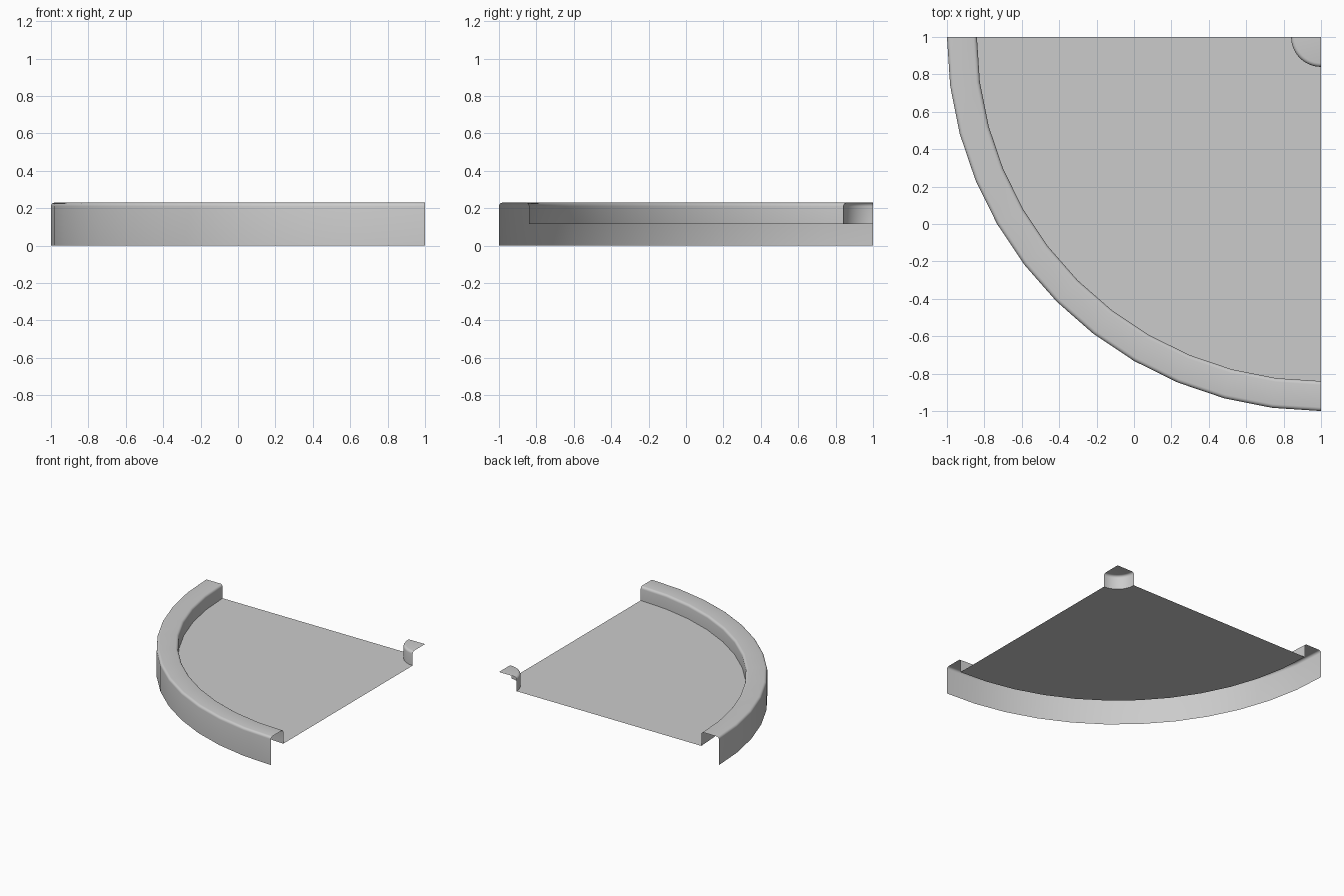
import bpy, bmesh
from math import cos, sin, pi

if "Cube" in bpy.data.objects:
    bpy.data.objects.remove(bpy.data.objects["Cube"])

SEGMENTS = 12           # 7.5 degree steps over the quarter turn
CORNER = (1.0, 1.0)     # centre of the quarter circle
TOP, FLOOR = 0.23, 0.115
B = 0.02                # edge rounding


def rounded(r, z, side, start_at_top):
    """Points of a rounded upper edge at radius r; side = +1 outer, -1 inner."""
    pts = []
    for i in range(5):
        a = pi / 2 * i / 4
        pts.append((r - side * B + side * B * sin(a), z - B + B * cos(a)))
    return pts if start_at_top else pts[::-1]


# Cross-section from the hub, across the floor, over the rim
profile = [(0.0, TOP)]
profile += rounded(0.16, TOP, 1, True)
profile += [(0.16, FLOOR), (1.84, FLOOR)]
profile += rounded(1.84, TOP, -1, False)
profile += rounded(2.0, TOP, 1, True)
profile += [(2.0, 0.0)]

# Sweep the open shell through a quarter turn
bm = bmesh.new()
rows = []
for s in range(SEGMENTS + 1):
    a = pi + pi / 2 * s / SEGMENTS
    rows.append([bm.verts.new((CORNER[0] + r * cos(a), CORNER[1] + r * sin(a), z))
                 for r, z in profile])
for p, q in zip(rows, rows[1:]):
    for i in range(len(profile) - 1):
        bm.faces.new((p[i], p[i + 1], q[i + 1], q[i]))
bmesh.ops.remove_doubles(bm, verts=bm.verts, dist=1e-5)
bm.normal_update()
if sum(f.normal.z * f.calc_area() for f in bm.faces) < 0:
    bmesh.ops.reverse_faces(bm, faces=bm.faces)

mesh = bpy.data.meshes.new("quarter_round_tile")
bm.to_mesh(mesh)
bm.free()
tile = bpy.data.objects.new("quarter_round_tile", mesh)
bpy.context.collection.objects.link(tile)

# Smooth curves, crisp floor edges
bpy.context.view_layer.objects.active = tile
tile.select_set(True)
bpy.ops.object.shade_smooth_by_angle(angle=pi / 6)
